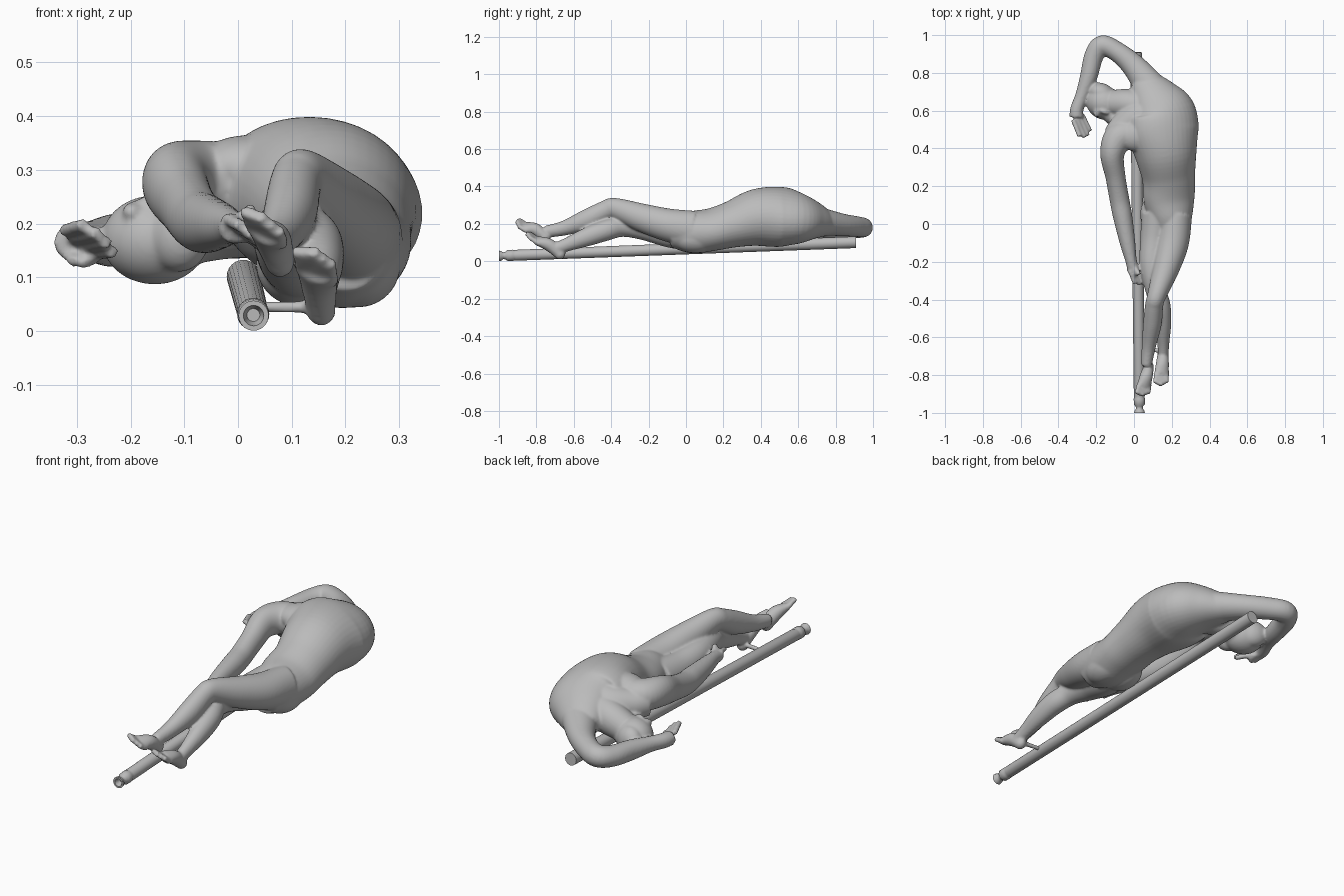
import bpy, bmesh, math
from mathutils import Vector, Matrix

cube = bpy.data.objects.get("Cube")
if cube:
    bpy.data.objects.remove(cube)

stone = bpy.data.materials.new("grey_stone")
stone.use_nodes = True
GREY = (0.5, 0.5, 0.5, 1)
stone.diffuse_color = GREY
stone.node_tree.nodes["Principled BSDF"].inputs["Base Color"].default_value = GREY


def catmull(rows, steps):
    """Smoothly fill in between stations (x, y, z, half width, half depth)."""
    rows = [Vector(r) for r in rows]
    ext = [rows[0] * 2 - rows[1]] + rows + [rows[-1] * 2 - rows[-2]]
    out = []
    for a, b, c, d in zip(ext, ext[1:], ext[2:], ext[3:]):
        for i in range(steps):
            t = i / steps
            out.append((b * 2 + (c - a) * t + (a * 2 - b * 5 + c * 4 - d) * t * t
                        + (b * 3 - a - c * 3 + d) * t ** 3) / 2)
    return out + [rows[-1]]


def limb(bm, rows, roll=0, steps=6, sides=40):
    """Loft elliptical rings along a path."""
    st = catmull(rows, steps)
    pts = [Vector(s[:3]) for s in st]
    rings = []
    for i, s in enumerate(st):
        tan = (pts[min(i + 1, len(pts) - 1)] - pts[max(i - 1, 0)]).normalized()
        side = tan.cross(Vector((0, 0, 1))).normalized()
        side = Matrix.Rotation(math.radians(roll), 3, tan) @ side
        up = side.cross(tan)
        ring = []
        for k in range(sides):
            a = math.tau * k / sides
            ring.append(bm.verts.new(pts[i] + side * math.cos(a) * s[3] + up * math.sin(a) * s[4]))
        rings.append(ring)
    for r, q in zip(rings, rings[1:]):
        for k in range(sides):
            j = (k + 1) % sides
            bm.faces.new((r[k], r[j], q[j], q[k]))
    bm.faces.new(rings[0][::-1])
    bm.faces.new(rings[-1])


def lump(bm, centre, radii, turn=0):
    m = (Matrix.Translation(centre) @ Matrix.Rotation(math.radians(turn), 4, 'Z')
         @ Matrix.Diagonal((*radii, 1)))
    bmesh.ops.create_uvsphere(bm, u_segments=32, v_segments=18, radius=1, matrix=m)


def digits(bm, start, end, across, count, radius):
    """A row of fingers or toes, the middle ones longest."""
    start, end, across = Vector(start), Vector(end), Vector(across)
    for i in range(count):
        f = i / (count - 1) - 0.5
        a = start + across * f
        b = end + across * f * 1.1 - (end - start) * abs(f) * 0.4
        limb(bm, [(*p, radius, radius) for p in (a, a.lerp(b, 0.5), b)], steps=2, sides=12)


def finish(bm, name):
    bmesh.ops.recalc_face_normals(bm, faces=bm.faces)
    me = bpy.data.meshes.new(name)
    bm.to_mesh(me)
    bm.free()
    me.materials.append(stone)
    ob = bpy.data.objects.new(name, me)
    bpy.context.collection.objects.link(ob)
    bpy.ops.object.select_all(action='DESELECT')
    ob.select_set(True)
    bpy.context.view_layer.objects.active = ob
    bpy.ops.object.shade_smooth_by_angle(angle=math.radians(50))
    return ob


body = bmesh.new()

# Torso: hips, waist, rib cage and shoulder line
limb(body, [(.20, -.08, .155, .08, .08), (.193, .03, .155, .115, .112),
            (.185, .14, .17, .138, .112), (.183, .25, .198, .142, .124),
            (.168, .38, .233, .167, .152), (.15, .50, .238, .197, .157),
            (.148, .585, .233, .182, .14), (.105, .67, .222, .135, .105),
            (.045, .76, .20, .08, .062)], roll=16)
lump(body, (.222, .05, .122), (.08, .12, .078))
lump(body, (.118, .05, .125), (.085, .115, .08))

# Chest muscles, and the shoulder girdle running to the neck
lump(body, (.02, .47, .305), (.10, .085, .06), 15)
lump(body, (.18, .53, .318), (.10, .085, .055), 20)
limb(body, [(.10, .57, .25, .09, .10), (.02, .56, .25, .095, .09),
            (-.06, .51, .25, .075, .075), (-.11, .46, .255, .06, .065)])

# Left leg, crossing on top
limb(body, [(.222, .04, .17, .085, .10), (.205, -.10, .195, .085, .088),
            (.168, -.24, .235, .07, .075), (.12, -.38, .283, .05, .056),
            (.107, -.43, .272, .048, .053), (.097, -.53, .222, .049, .056),
            (.078, -.65, .178, .037, .04), (.065, -.75, .158, .029, .032)])
# Right leg, underneath
limb(body, [(.125, .05, .15, .085, .095), (.108, -.08, .155, .075, .083),
            (.095, -.22, .18, .065, .068), (.112, -.34, .187, .054, .056),
            (.14, -.43, .165, .053, .056), (.152, -.53, .13, .045, .05),
            (.155, -.63, .092, .032, .037), (.155, -.69, .07, .028, .032)])

# Feet with toes
for heel, ball, tip, wide, tilt in (
        ((.078, -.755, .128), (.05, -.865, .185), (.042, -.91, .215), (.056, 0, -.034), -30),
        ((.155, -.675, .038), (.146, -.80, .112), (.14, -.855, .15), (.055, 0, -.02), -20)):
    h, b = Vector(heel), Vector(ball)
    instep = h.lerp(b, 0.45) + Vector((0, 0, .016))
    lump(body, heel, (.027, .03, .028))
    limb(body, [(*h, .026, .028), (*instep, .034, .034), (*b, .041, .021)], roll=tilt)
    digits(body, h.lerp(b, .85), tip, wide, 5, .0125)

# Right arm, lying along the side
limb(body, [(.0, .48, .275, .08, .075), (-.08, .455, .28, .08, .075),
            (-.115, .37, .275, .064, .073), (-.098, .25, .238, .053, .062),
            (-.077, .13, .208, .052, .057), (-.06, .04, .20, .051, .055),
            (-.034, -.10, .197, .041, .044), (-.014, -.20, .195, .03, .033),
            (.0, -.25, .19, .036, .028)])
digits(body, (.004, -.24, .19), (.04, -.325, .17), (.05, .015, -.04), 4, .0125)
digits(body, (-.005, -.22, .20), (.03, -.28, .23), (.008, 0, .008), 2, .0125)

# Left arm, bent back over the head
limb(body, [(.175, .60, .23, .10, .095), (.09, .72, .212, .085, .075),
            (.0, .835, .195, .064, .06), (-.09, .912, .186, .053, .055),
            (-.168, .945, .18, .054, .052), (-.212, .89, .172, .051, .05),
            (-.24, .78, .168, .046, .048), (-.275, .68, .168, .036, .037),
            (-.302, .61, .166, .035, .036), (-.305, .565, .165, .038, .034)])
digits(body, (-.298, .565, .165), (-.25, .455, .175), (.05, .025, -.045), 4, .013)
digits(body, (-.30, .59, .145), (-.285, .535, .125), (.03, .005, 0), 3, .012)

# Neck and head with jaw, beard, brow, nose and hair
limb(body, [(.06, .61, .23, .09, .09), (-.03, .635, .215, .08, .082),
            (-.11, .64, .19, .07, .07)])
lump(body, (-.155, .64, .17), (.10, .088, .083), -20)
lump(body, (-.11, .575, .175), (.06, .052, .065), -35)
lump(body, (-.19, .605, .222), (.022, .042, .02), -20)
lump(body, (-.16, .595, .235), (.032, .014, .02), -20)
lump(body, (-.17, .69, .17), (.075, .055, .068), -25)

# Support joining the heel to the pole
limb(body, [(.14, -.67, .045, .012, .012), (.03, -.66, .045, .01, .01)], steps=3)

figure = finish(body, "reclining_figure")
mesh_union = figure.modifiers.new("union", 'REMESH')
mesh_union.mode = 'VOXEL'
mesh_union.voxel_size = .006
mesh_union.use_smooth_shade = True
soften = figure.modifiers.new("soften", 'SMOOTH')
soften.factor = 0.5
soften.iterations = 9

# Pole with a flared, hollow foot end
pole = bmesh.new()
near, far = Vector((.029, -1.0, .029)), Vector((.010, .91, .102))
axis = (far - near).normalized()
profile = ((0.03, .012), (0, .019), (0, .028), (.012, .026), (.022, .018), (.035, .020),
           (.045, .029), (.075, .030), (.082, .027), (.09, .029), (1.86, .031), (1.91, .031))
frame = axis.to_track_quat('Z', 'Y').to_matrix()
rings = [[pole.verts.new(near + frame @ Vector((r * math.cos(math.tau * k / 24),
                                                r * math.sin(math.tau * k / 24), d)))
          for k in range(24)] for d, r in profile]
for r, q in zip(rings, rings[1:]):
    for k in range(24):
        pole.faces.new((r[k], r[k - 1], q[k - 1], q[k]))
pole.faces.new(rings[0])
pole.faces.new(rings[-1])
finish(pole, "support_pole")
